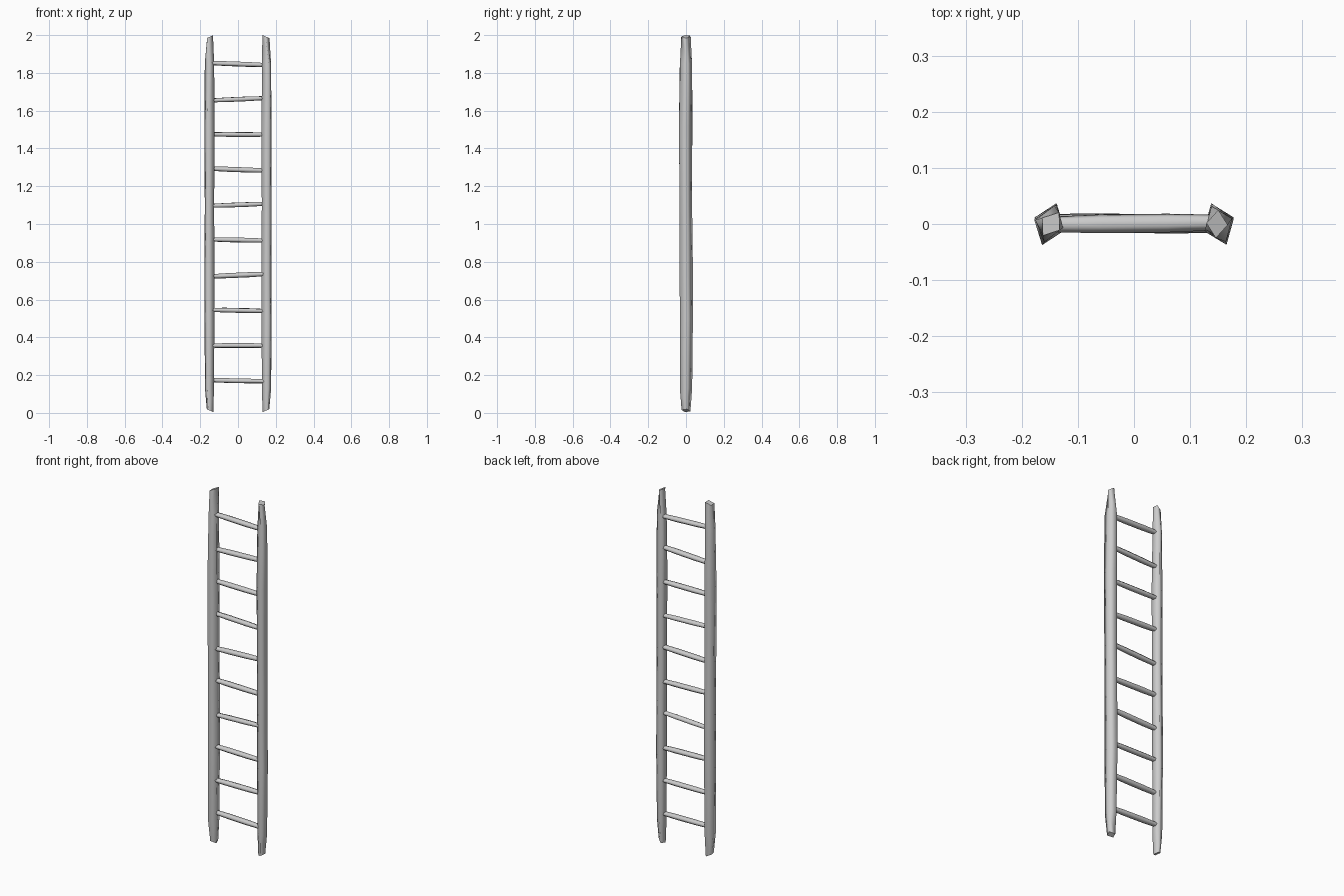
import bpy, bmesh, math, random

if "Cube" in bpy.data.objects:
    bpy.data.objects.remove(bpy.data.objects["Cube"])

random.seed(4)


def loft(name, rings):
    """Skin a list of equal-length point rings and cap both ends."""
    bm = bmesh.new()
    vs = [[bm.verts.new(p) for p in ring] for ring in rings]
    n = len(vs[0])
    for a, b in zip(vs, vs[1:]):
        for i in range(n):
            j = (i + 1) % n
            bm.faces.new((a[i], a[j], b[j], b[i]))
    bm.faces.new(vs[0][::-1])
    bm.faces.new(vs[-1])
    bmesh.ops.recalc_face_normals(bm, faces=bm.faces)
    for f in bm.faces:
        f.smooth = len(f.verts) == 4 and f.calc_area() > 0.003
    me = bpy.data.meshes.new(name)
    bm.to_mesh(me)
    bm.free()
    ob = bpy.data.objects.new(name, me)
    bpy.context.collection.objects.link(ob)
    return ob


# z, size factor, y drift of the hand-hewn four-sided rails
STATIONS = [(0.012, 0.66, 0), (0.13, 0.92, 0), (0.5, 1.0, 0.002), (0.8, 1.0, 0.001),
            (1.1, 0.96, -0.001), (1.52, 1.02, -0.002), (1.85, 0.92, 0), (1.992, 0.68, 0)]


def rail(name, side, top_twist):
    rings = []
    last = len(STATIONS) - 1
    for k, (z, s, dy) in enumerate(STATIONS):
        twist = top_twist if k == last else random.uniform(-4, 4)
        cx = 0.148 if k in (0, last) else 0.151
        ring = []
        for i in range(4):
            ang = math.radians(71 + 90 * i + twist)
            r = (0.037 if i % 2 == 0 else 0.028) * s
            x = -cx + r * math.cos(ang)
            # bevelled ends: inner edge reaches further than the outer one
            slant = 0.45 * (x + cx) * (-1 if k == 0 else 1 if k == last else 0)
            ring.append((-side * x, dy + r * math.sin(ang), z + slant))
        rings.append(ring)
    return loft(name, rings)


rail("left_rail", -1, -16)
rail("right_rail", 1, 24)

# Rungs: six-sided, slightly tilted sticks between the rails
TILTS = [-0.003, 0, -0.003, 0.006, -0.003, 0.005, -0.005, -0.001, 0.006, -0.005]
for n, tilt in enumerate(TILTS):
    zc = 0.17 + n * 0.1863
    skew = random.uniform(-0.004, 0.002)
    phase = random.uniform(0, 1)
    rings = []
    for x, r in [(-0.137, 0.0115), (-0.06, 0.0135), (0.06, 0.0135), (0.137, 0.0115)]:
        t = x / 0.137
        rings.append([(x, 0.001 + skew * t + 1.25 * r * math.cos(phase + i * math.pi / 3),
                       zc + tilt * t + r * math.sin(phase + i * math.pi / 3))
                      for i in range(6)])
    ob = loft("rung_%d" % (n + 1), rings)
    for f in ob.data.polygons:
        f.use_smooth = len(f.vertices) == 4
